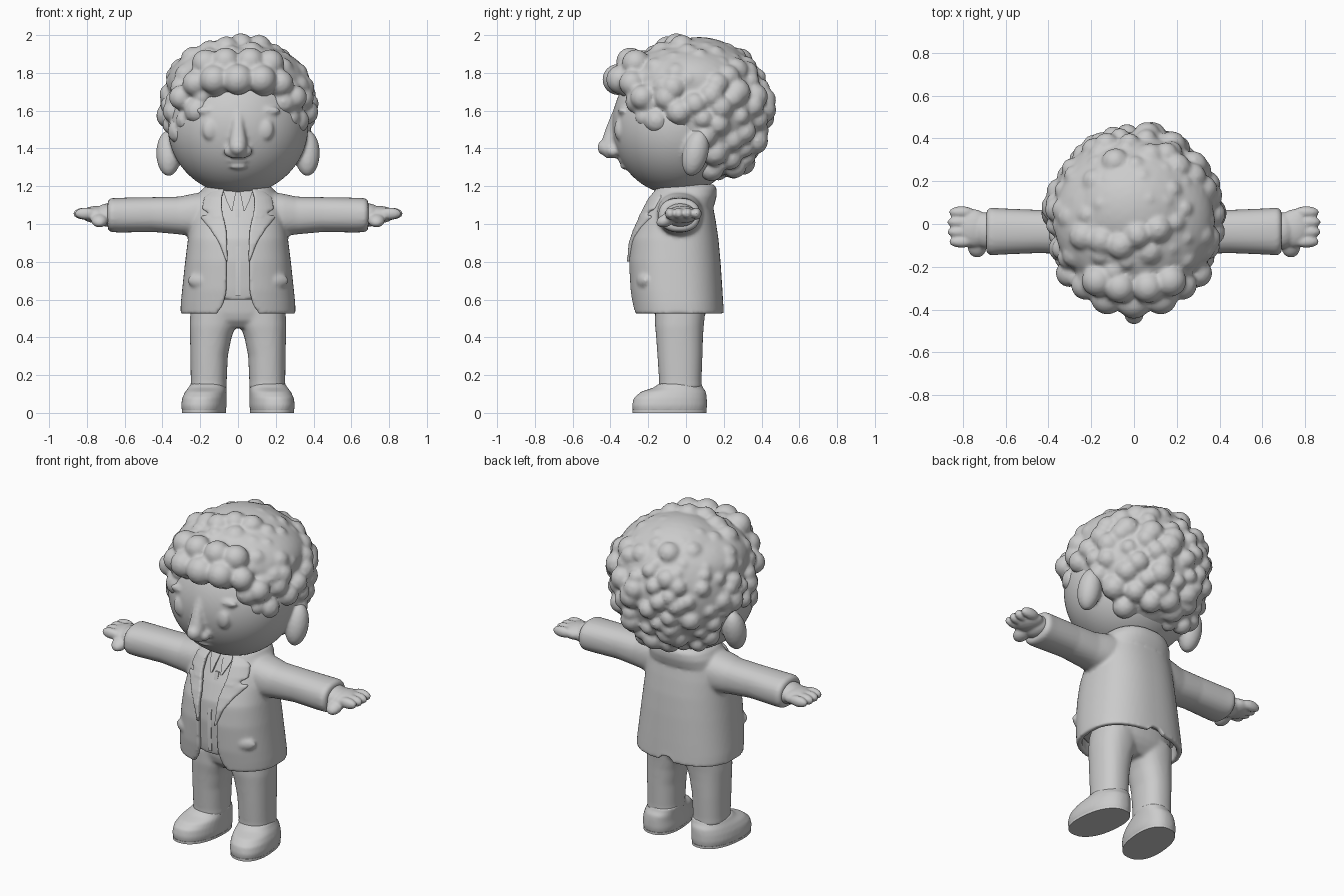
import bpy, bmesh, math, random
from mathutils import Matrix, Vector

random.seed(4)
if "Cube" in bpy.data.objects:
    bpy.data.objects.remove(bpy.data.objects["Cube"], do_unlink=True)

clay = bpy.data.materials.new("clay_grey")
clay.use_nodes = True
clay.diffuse_color = (0.6, 0.6, 0.6, 1)
clay.node_tree.nodes["Principled BSDF"].inputs["Base Color"].default_value = (0.6, 0.6, 0.6, 1)


def finish(bm, name, voxel=0.0, smooth=3):
    """Turn a bmesh into an object; voxel > 0 fuses its shells into one skin."""
    bmesh.ops.recalc_face_normals(bm, faces=bm.faces)
    mesh = bpy.data.meshes.new(name)
    bm.to_mesh(mesh)
    bm.free()
    mesh.materials.append(clay)
    ob = bpy.data.objects.new(name, mesh)
    bpy.context.scene.collection.objects.link(ob)
    bpy.ops.object.select_all(action='DESELECT')
    ob.select_set(True)
    bpy.context.view_layer.objects.active = ob
    bpy.ops.object.shade_smooth_by_angle(angle=math.radians(40))
    if voxel:
        fuse = ob.modifiers.new("Fuse", 'REMESH')
        fuse.mode = 'VOXEL'
        fuse.voxel_size = voxel
        fuse.use_smooth_shade = True
        soften = ob.modifiers.new("Soften", 'SMOOTH')
        soften.factor = 0.5
        soften.iterations = smooth
    return ob


def blob(bm, centre, radii, tilt=0.0, axis='X', detail=3):
    """Ellipsoid, tilted about one axis."""
    m = Matrix.Translation(centre) @ Matrix.Rotation(tilt, 4, axis) @ Matrix.Diagonal((*radii, 1))
    bmesh.ops.create_icosphere(bm, subdivisions=detail, radius=1, matrix=m)


def loft(bm, rings):
    """Skin closed rings of equal length and cap both ends with quad strips."""
    rows = [[bm.verts.new(p) for p in r] for r in rings]
    n = len(rows[0])
    for a, b in zip(rows, rows[1:]):
        for i in range(n):
            j = (i + 1) % n
            bm.faces.new((a[i], a[j], b[j], b[i]))
    for r in (rows[0], rows[-1]):
        for i in range(n // 2 - 1):
            bm.faces.new((r[i], r[i + 1], r[n - 2 - i], r[n - 1 - i]))


def at(table, z):
    """Linear lookup in rows that start with z."""
    if z <= table[0][0]:
        return table[0][1:]
    for a, b in zip(table, table[1:]):
        if z <= b[0]:
            t = (z - a[0]) / (b[0] - a[0])
            return [u + (v - u) * t for u, v in zip(a[1:], b[1:])]
    return table[-1][1:]


def oval(cx, cy, rx, ry, power=2.3, n=40):
    def f(v):
        return math.copysign(abs(v) ** (2 / power), v)
    turn = [2 * math.pi * (i + 0.5) / n for i in range(n)]
    return [(cx + rx * f(math.cos(t)), cy + ry * f(math.sin(t))) for t in turn]


def column(bm, rows, side=1):
    """Rows of (z, cx, cy, rx, ry)."""
    loft(bm, [[(side * x, y, z) for x, y in oval(*r)] for z, *r in rows])


P = 2.4


def open_ring(z, rx, y0, y1, gap, thick=0.03, n=64):
    """C-shaped cross-section, open at the front."""
    pts = []
    for inset in (0, thick):
        a, b, cy = rx - inset, (y1 - y0) / 2 - inset, (y0 + y1) / 2
        t0 = math.asin((gap / a) ** (P / 2))
        arc = []
        for i in range(n):
            t = t0 + (2 * math.pi - 2 * t0) * i / (n - 1)
            s, c = math.sin(t), math.cos(t)
            arc.append((a * math.copysign(abs(s) ** (2 / P), s),
                        cy - b * math.copysign(abs(c) ** (2 / P), c), z))
        pts += arc if not inset else arc[::-1]
    return pts


# Jacket profile: z, half width, front y, back y, half opening
TORSO = [(.525, .305, -.28, .2, .11), (.58, .303, -.288, .197, .075), (.65, .296, -.298, .193, .06),
         (.80, .28, -.305, .183, .06), (.92, .265, -.293, .172, .07), (1.02, .25, -.252, .157, .09),
         (1.10, .23, -.212, .142, .095), (1.16, .202, -.18, .13, .09), (1.19, .16, -.15, .11, .08)]


def front(x, z):
    rx, y0, y1, _ = at(TORSO, z)
    return (y0 + y1) / 2 - (y1 - y0) / 2 * max(0, 1 - (abs(x) / rx) ** P) ** (1 / P)


def plate(bm, rows, side, lift, thick=0.03):
    """Cloth flap hugging the chest; rows of (z, inner x, outer x)."""
    rings = []
    for z, a, b in rows:
        xs = [a + (b - a) * i / 5 for i in range(6)]
        face = [(side * x, front(x, z) - lift, z) for x in xs]
        rings.append(face + [(x, y + thick, z) for x, y, z in face[::-1]])
    loft(bm, rings)


# Jacket with sleeves, collar and pocket flaps
bm = bmesh.new()
rings = []
for k in range(34):
    z = .525 + .02 * k
    ring = open_ring(z, *at(TORSO, z))
    if k < 3:  # back vent
        ring = [(x, y, h + (.06 - .02 * k) * math.exp(-(x / .025) ** 2) if y > 0 else h)
                for x, y, h in ring]
    rings.append(ring)
loft(bm, rings)
loft(bm, [open_ring(*r) for r in [(1.10, .222, -.2, .15, .12), (1.15, .21, -.185, .163, .11),
                                  (1.19, .185, -.17, .162, .10), (1.21, .155, -.15, .147, .09)]])
SLEEVE = [(.16, -.03, 1.055, .125, .118), (.24, -.035, 1.048, .118, .112), (.31, -.035, 1.045, .105, .1),
          (.45, -.035, 1.05, .101, .092), (.62, -.035, 1.047, .108, .092), (.67, -.035, 1.047, .112, .09),
          (.69, -.035, 1.047, .098, .078)]
for s in (-1, 1):
    loft(bm, [[(s * x, y, z) for y, z in oval(*r)] for x, *r in SLEEVE])
    blob(bm, (s * .22, front(.22, .7) + .004, .7), (.055, .018, .032), s * .5, 'Z')
finish(bm, "jacket", .011)

# Lapels and collar points
for s, word in ((1, "left"), (-1, "right")):
    bm = bmesh.new()
    plate(bm, [(.80, .055, .062), (.90, .058, .10), (.97, .062, .145), (1.03, .075, .195),
               (1.045, .08, .20)], s, .012)
    plate(bm, [(1.04, .078, .13), (1.08, .085, .19), (1.14, .085, .18), (1.19, .07, .12)], s, .016)
    finish(bm, word + "_lapel", .008, 2)

# Shirt and its small collar
bm = bmesh.new()
rows = []
for k in range(30):
    z = .60 + .02 * k
    rx, y0, y1, _ = at(TORSO, z)
    rows.append((z, 0, (y0 + y1) / 2, rx - .025, (y1 - y0) / 2 - .025))
column(bm, rows)
column(bm, [(1.1, 0, -.02, .13, .12), (1.25, 0, -.02, .12, .11)])
finish(bm, "shirt", .012)
bm = bmesh.new()
for s in (-1, 1):
    plate(bm, [(1.07, .03, .036), (1.12, .02, .06), (1.18, .008, .08)], s, -.012, .02)
plate(bm, [(.62, -.012, .012), (.85, -.012, .012), (1.08, -.012, .012)], 1, -.018, .02)
finish(bm, "shirt_collar")

# Trousers
bm = bmesh.new()
column(bm, [(.45, 0, -.035, .2, .085), (.49, 0, -.035, .23, .122), (.53, 0, -.03, .25, .138),
            (.66, 0, -.03, .255, .148)])
LEG = [(.13, .155, -.03, .098, .115), (.16, .155, -.03, .095, .112), (.3, .153, -.032, .099, .119),
       (.4, .144, -.034, .11, .124), (.46, .134, -.035, .122, .129), (.55, .125, -.03, .126, .134)]
for s in (-1, 1):
    column(bm, LEG, s)
finish(bm, "trousers", .011, 6)

# Shoes, toes turned out a little
SHOE = [(.005, .178, -.087, .112, .194), (.04, .178, -.087, .118, .199), (.08, .176, -.083, .114, .193),
        (.112, .17, -.066, .107, .172), (.133, .163, -.042, .1, .132), (.155, .157, -.03, .095, .112)]
SOLE = [(0, .178, -.087, .114, .196), (.014, .178, -.087, .114, .196)]
for s, word in ((1, "left"), (-1, "right")):
    for rows, part, voxel in ((SHOE, "_shoe", .009), (SOLE, "_sole", 0)):
        bm = bmesh.new()
        column(bm, rows, s)
        for v in bm.verts:
            v.co.x -= s * .1 * (v.co.y + .06)
        finish(bm, word + part, voxel)

    # Hand: wrist, palm, four fingers and a thumb
    bm = bmesh.new()
    blob(bm, (s * .69, -.03, 1.047), (.07, .085, .062))
    blob(bm, (s * .75, -.02, 1.05), (.08, .09, .046))
    for i in range(4):
        blob(bm, (s * (.817 - .008 * abs(i - 1.5)), -.083 + .046 * i, 1.055), (.06, .028, .032))
    blob(bm, (s * .733, -.105, 1.02), (.045, .055, .034), .4)
    finish(bm, word + "_hand", .008)

# Head with face and ears
bm = bmesh.new()
blob(bm, (0, -.05, 1.52), (.372, .342, .365), detail=5)
column(bm, [(1.35, 0, -.385, .04, .04), (1.38, 0, -.39, .052, .055), (1.43, 0, -.395, .048, .055),
            (1.52, 0, -.378, .034, .042), (1.62, 0, -.352, .026, .026)])
blob(bm, (0, -.422, 1.405), (.045, .048, .045))
blob(bm, (0, -.335, 1.335), (.06, .024, .013))
blob(bm, (0, -.325, 1.303), (.045, .024, .014))
for s in (-1, 1):
    blob(bm, (s * .045, -.385, 1.385), (.03, .035, .03))
    blob(bm, (s * .145, -.352, 1.5), (.045, .028, .058))
    blob(bm, (s * .14, -.337, 1.6), (.085, .024, .025))
    blob(bm, (s * .367, .05, 1.375), (.066, .068, .125), -.25)
finish(bm, "head", .01, 4)

# Hair: inner mass covered with uneven curls above the hairline
HAIRLINE = [(-.5, 1.74), (-.33, 1.71), (-.26, 1.56), (-.15, 1.46), (-.05, 1.52),
            (.05, 1.5), (.1, 1.28), (.5, 1.25)]
bm = bmesh.new()
blob(bm, (0, .07, 1.61), (.385, .36, .38), detail=4)
blob(bm, (0, .02, 1.75), (.375, .36, .215), detail=4)
COUNT = 190
for i in range(COUNT):
    h = 1 - 2 * (i + .5) / COUNT
    a = i * math.pi * (3 - math.sqrt(5)) + random.uniform(-.12, .12)
    w = math.sqrt(1 - h * h)
    p = Vector((.367 * w * math.cos(a), .035 + .383 * w * math.sin(a),
                1.62 + h * (.325 if h > 0 else .4) + random.uniform(-.015, .015)))
    if p.z > at(HAIRLINE, p.y)[0]:
        r = random.uniform(.046, .074)
        blob(bm, p, (r, r, r), detail=2)
for x, y, z, r in ((0, -.36, 1.765, .083), (.125, -.345, 1.765, .078), (.225, -.285, 1.745, .07),
                   (.065, -.295, 1.86, .075), (.17, -.265, 1.85, .075), (.3, -.23, 1.67, .066)):
    for s in ((-1, 1) if x else (1,)):
        blob(bm, (s * x, y, z), (r, r, r))
finish(bm, "curly_hair", .011, 5)
